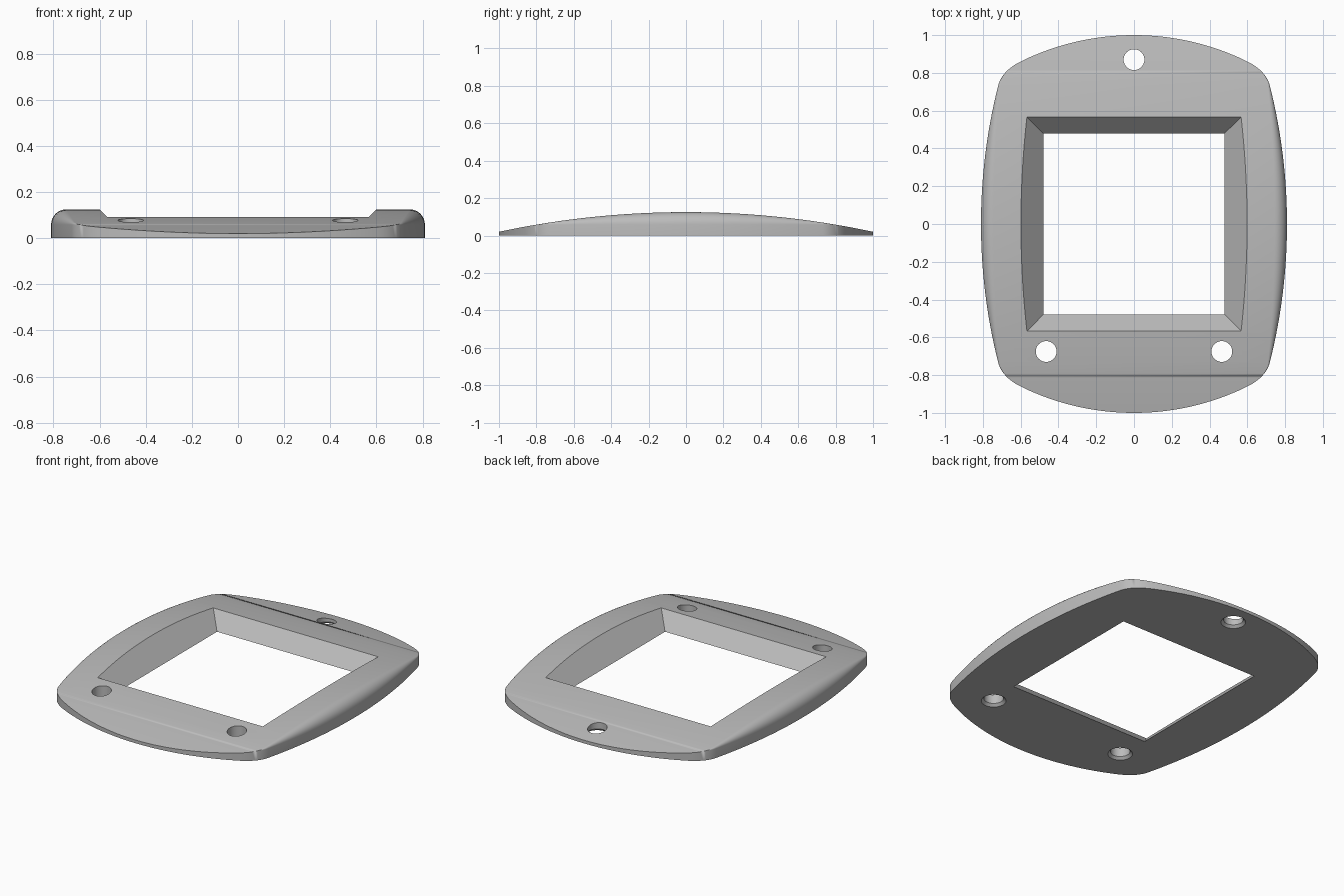
import bpy, bmesh, math
from mathutils import Vector, Matrix

cube = bpy.data.objects.get("Cube")
if cube:
    bpy.data.objects.remove(cube, do_unlink=True)

mat = bpy.data.materials.new("plain grey")
mat.use_nodes = True
GREY = (0.5, 0.5, 0.5, 1)
mat.diffuse_color = GREY
mat.node_tree.nodes["Principled BSDF"].inputs["Base Color"].default_value = GREY


def make_object(name, bm):
    bmesh.ops.recalc_face_normals(bm, faces=bm.faces)
    mesh = bpy.data.meshes.new(name)
    bm.to_mesh(mesh)
    bm.free()
    mesh.materials.append(mat)
    obj = bpy.data.objects.new(name, mesh)
    bpy.context.collection.objects.link(obj)
    return obj


def top_height(y):
    """Crown of the plate, a shallow arc along its length."""
    radius = 4.81
    return 0.125 - radius + math.sqrt(radius ** 2 - y * y)


def quarter_outline():
    """Half width and y from the end tip to the middle of the side."""
    pts = []
    r_end, r_side = 1.36, 3.0
    for i in range(16):
        x = 0.6 * i / 16
        pts.append((x, 1 - r_end + math.sqrt(r_end ** 2 - x * x)))
    a, b, c = Vector((0.6, 0.86)), Vector((0.7, 0.811)), Vector((0.72, 0.73))
    for i in range(12):
        t = i / 12
        pts.append(tuple(a * (1 - t) ** 2 + b * 2 * t * (1 - t) + c * t * t))
    for i in range(21):
        y = 0.73 * (1 - i / 20)
        pts.append((0.81 - r_side + math.sqrt(r_side ** 2 - y * y), y))
    return pts


def section(w, y):
    """Cross-section with a shoulder rounding that fades at the corners."""
    z = top_height(y)
    r = max(0, 0.066 * (1 - (y / 0.8) ** 2))
    r = min(r, w)
    side = [(w, 0)]
    for i in range(9):
        a = math.pi / 2 * i / 8
        side.append((w - r + r * math.cos(a), z - r + r * math.sin(a)))
    return side + [(-x, h) for x, h in reversed(side)]


# Crowned plate, lofted along y
quarter = quarter_outline()
stations = quarter + [(w, -y) for w, y in reversed(quarter[:-1])]
bm = bmesh.new()
rings = [[bm.verts.new((x, y, z)) for x, z in section(w, y)] for w, y in stations]
for r0, r1 in zip(rings, rings[1:]):
    n = len(r0)
    for i in range(n):
        j = (i + 1) % n
        bm.faces.new((r0[i], r0[j], r1[j], r1[i]))
bmesh.ops.remove_doubles(bm, verts=bm.verts, dist=1e-5)
bmesh.ops.dissolve_degenerate(bm, dist=1e-5, edges=bm.edges)
plate = make_object("frame_plate", bm)


def cone_cutter(name, segments, x, y, z0, z1, r0, r1, turn=0):
    bm = bmesh.new()
    m = Matrix.Translation((x, y, (z0 + z1) / 2)) @ Matrix.Rotation(turn, 4, "Z")
    bmesh.ops.create_cone(bm, cap_ends=True, segments=segments,
                          radius1=r0, radius2=r1, depth=z1 - z0, matrix=m)
    return make_object(name, bm)


# Square window with sloping walls
half, slope, low, high = 0.48, 0.95, -0.05, 0.25
k = math.sqrt(2)
cutters = []
bm = bmesh.new()
loops = [[bm.verts.new((sx * h, sy * h, z)) for sx, sy in ((1, 1), (-1, 1), (-1, -1), (1, -1))]
         for h, z in ((half + slope * low, low), (half + slope * high, high))]
bm.faces.new(loops[0])
bm.faces.new(loops[1])
for i in range(4):
    j = (i + 1) % 4
    bm.faces.new((loops[0][i], loops[0][j], loops[1][j], loops[1][i]))
cutters.append(make_object("window_cutter", bm))

# Screw holes, slightly flared underneath
for x, y in ((0, 0.87), (-0.465, -0.675), (0.465, -0.675)):
    cutters.append(cone_cutter("hole_cutter", 40, x, y, -0.1, 0.3, 0.055, 0.055))
    cutters.append(cone_cutter("flare_cutter", 40, x, y, -0.015, 0.015, 0.085, 0.055))

for cutter in cutters:
    cutter.hide_render = True
    mod = plate.modifiers.new("cut", "BOOLEAN")
    mod.operation = "DIFFERENCE"
    mod.solver = "EXACT"
    mod.object = cutter

# Bake the cuts and drop the cutters
graph = bpy.context.evaluated_depsgraph_get()
baked = bpy.data.meshes.new_from_object(plate.evaluated_get(graph))
plate.modifiers.clear()
plate.data = baked
for cutter in cutters:
    bpy.data.objects.remove(cutter, do_unlink=True)

bpy.ops.object.select_all(action="DESELECT")
plate.select_set(True)
bpy.context.view_layer.objects.active = plate
bpy.ops.object.shade_smooth_by_angle(angle=math.radians(30))
